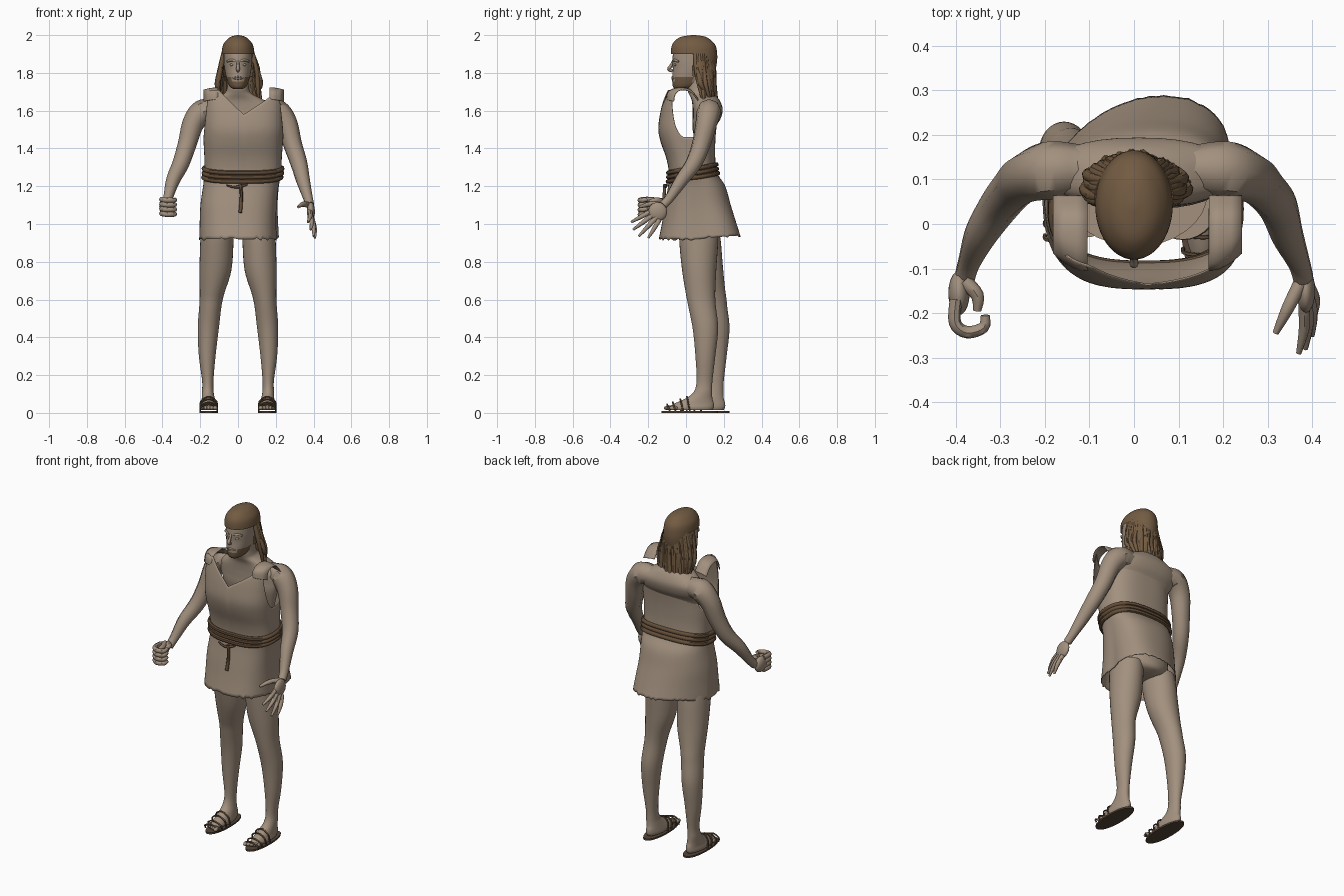
import bpy, bmesh, math, random
from mathutils import Matrix, Vector

random.seed(4)
cube = bpy.data.objects.get("Cube")
if cube:
    bpy.data.objects.remove(cube, do_unlink=True)


def material(name, colour):
    mat = bpy.data.materials.new(name)
    mat.use_nodes = True
    mat.diffuse_color = (*colour, 1)
    for node in mat.node_tree.nodes:
        if node.type == 'BSDF_PRINCIPLED':
            node.inputs["Base Color"].default_value = (*colour, 1)
            node.inputs["Roughness"].default_value = .8
    return mat


TAN = material("tan skin and cloth", (.36, .28, .21))
HAIR = material("brown hair", (.17, .105, .055))
ROPE = material("dark brown rope", (.125, .075, .04))
SOLE = material("dark leather", (.09, .06, .04))
parts = []


def smooth(rows, steps=6):
    """Catmull-Rom interpolation through rows of numbers."""
    result = []
    for i in range(len(rows) - 1):
        a, b = rows[max(i - 1, 0)], rows[i]
        c, d = rows[i + 1], rows[min(i + 2, len(rows) - 1)]
        for s in range(steps):
            t = s / steps
            result.append(tuple(
                q + t * (r - p) / 2 + t * t * (p - 2.5 * q + 2 * r - u / 2)
                + t ** 3 * (1.5 * (q - r) + (u - p) / 2)
                for p, q, r, u in zip(a, b, c, d)))
    return result + [tuple(rows[-1])]


def finish(name, bm, *mats):
    bmesh.ops.recalc_face_normals(bm, faces=bm.faces)
    mesh = bpy.data.meshes.new(name)
    bm.to_mesh(mesh)
    bm.free()
    for mat in mats:
        mesh.materials.append(mat)
    ob = bpy.data.objects.new(name, mesh)
    bpy.context.collection.objects.link(ob)
    parts.append(ob)
    return ob


def outline(row, angle, power):
    """Point on a level section: z, centre x, half width, front y, back y."""
    z, cx, rx, front, back = row[:5]
    c, s = math.cos(angle), math.sin(angle)
    px = math.copysign(abs(c) ** (2 / power), c)
    py = math.copysign(abs(s) ** (2 / power), s)
    return Vector((cx + rx * px, (front + back) / 2 + (back - front) / 2 * py, z))


def loft(name, rows, mats=(TAN,), side=1, lean=lambda z: 0, power=2, n=32):
    bm = bmesh.new()
    rings = []
    for row in rows:
        pts = [outline(row, math.tau * i / n, power) for i in range(n)]
        rings.append([bm.verts.new((side * p.x, p.y + lean(p.z), p.z)) for p in pts])
    for low, high in zip(rings, rings[1:]):
        for i in range(n):
            j = (i + 1) % n
            bm.faces.new((low[i], low[j], high[j], high[i]))
    bm.faces.new(rings[0])
    bm.faces.new(rings[-1])
    return finish(name, bm, *mats)


def tubes(name, paths, mat, closed=False, steps=4):
    """Round tubes along paths of x, y, z, radius."""
    data = bpy.data.curves.new(name, 'CURVE')
    data.dimensions = '3D'
    data.bevel_depth, data.bevel_resolution, data.use_fill_caps = 1, 2, True
    for path in paths:
        pts = path if closed else smooth(path, steps)
        spline = data.splines.new('POLY')
        spline.points.add(len(pts) - 1)
        spline.use_cyclic_u = closed
        for point, (x, y, z, r) in zip(spline.points, pts):
            point.co, point.radius = (x, y, z, 1), r
    data.materials.append(mat)
    ob = bpy.data.objects.new(name, data)
    bpy.context.collection.objects.link(ob)
    bpy.ops.object.select_all(action='DESELECT')
    ob.select_set(True)
    bpy.context.view_layer.objects.active = ob
    bpy.ops.object.convert(target='MESH')
    parts.append(bpy.context.view_layer.objects.active)


def balls(name, items, mat):
    bm = bmesh.new()
    for centre, size in items:
        bmesh.ops.create_uvsphere(bm, u_segments=20, v_segments=14, radius=1,
                                  matrix=Matrix.Translation(centre) @ Matrix.Diagonal((*size, 1)))
    finish(name, bm, mat)


# Tunic: an open shell; each row adds a rear shift and the squareness of front and back
tunic_rows = smooth([
    (.9, 0, .206, -.148, .3, .07, 2.7, 2.1), (1, 0, .203, -.128, .268, .06, 2.7, 2.2),
    (1.1, .003, .202, -.112, .237, .04, 2.7, 2.3), (1.2, .015, .2, -.095, .208, .02, 2.7, 2.4),
    (1.27, .026, .203, -.09, .165, 0, 2.7, 2.6), (1.35, .027, .205, -.105, .155, 0, 2.7, 2.6),
    (1.43, .028, .21, -.133, .155, 0, 2.7, 2.7), (1.5, .03, .213, -.147, .16, 0, 2.8, 2.7),
    (1.58, .03, .213, -.138, .17, 0, 3, 2.7), (1.65, .03, .213, -.122, .18, 0, 3.3, 2.7),
    (1.72, .03, .213, -.1, .18, 0, 3.5, 2.7)])


def tunic_point(z, angle, grow=0):
    for low, high in zip(tunic_rows, tunic_rows[1:]):
        if z <= high[0]:
            break
    t = (z - low[0]) / (high[0] - low[0])
    row = [a + t * (b - a) for a, b in zip(low, high)]
    row[2], row[3], row[4] = row[2] + grow, row[3] - grow, row[4] + grow
    point = outline(row, angle, row[7] if math.sin(angle) > 0 else row[6])
    point.x += row[5] * max(math.sin(angle), 0)
    return point


def tunic_top(p):
    """Height where the cloth ends: armhole, neckline or torn back."""
    if p.y > .1:
        return 1.46 + .1 * min((p.y - .1) / .04, 1) + random.uniform(-.008, .008)
    arm = 1.46 + .25 * min(max(-.01 - p.y, 0) / .09, 1) ** 2
    across = p.x - .03
    neck = 1.58 + (across * .72 if across > 0 else -across * 1.1)
    return min(arm, neck, 1.71)


bm = bmesh.new()
columns = []
for i in range(96):
    angle = math.tau * i / 96
    probe = tunic_point(1.55, angle)
    top = tunic_top(probe)
    hem = .92 + max(probe.y, 0) * .12 + random.choice((0, 0, 0, 0, -.007, .007))
    columns.append([bm.verts.new(tunic_point(hem + (top - hem) * k / 40, angle)) for k in range(41)])
for left, right in zip(columns, columns[1:] + columns[:1]):
    for k in range(40):
        bm.faces.new((left[k], right[k], right[k + 1], left[k + 1]))
tunic = finish("tunic", bm, TAN)
shell = tunic.modifiers.new("cloth thickness", 'SOLIDIFY')
shell.thickness, shell.offset = .004, -1

# Shoulder straps of the tunic, turned back at the outer edge
for name, inner, outer in (("right_shoulder_strap", -.105, -.182), ("left_shoulder_strap", .168, .243)):
    bm = bmesh.new()
    arch = smooth([(-.106, 1.66), (-.096, 1.7), (-.05, 1.722), (.02, 1.715), (.065, 1.665)])
    pairs = []
    for y, z in arch:
        turn = .04 * min(max(-y, 0) / .1, 1)
        row = []
        for k in range(4):
            t = k / 3
            row.append(bm.verts.new((inner + (outer - inner) * t, y + turn * t * t, z - .012 * t * t)))
        pairs.append(row)
    for a, b in zip(pairs, pairs[1:]):
        for k in range(3):
            bm.faces.new((a[k], a[k + 1], b[k + 1], b[k]))
    strap = finish(name, bm, TAN)
    strap.modifiers.new("cloth thickness", 'SOLIDIFY').thickness = .004

# Rope belt, knot and hanging tail
belt = []
for level in (1.247, 1.27, 1.293):
    loop = []
    for i in range(64):
        a = math.tau * i / 64
        p = tunic_point(level + .022 * math.sin(a), a, .004)
        loop.append((*p, .012))
    belt.append(loop)
tubes("rope_belt", belt, ROPE, closed=True)
tubes("belt_tail", [
    [(-.06, -.1, 1.205, .004), (-.02, -.108, 1.195, .006), (.015, -.11, 1.2, .009), (.05, -.1, 1.21, .004)],
    [(.012, -.112, 1.21, .009), (.018, -.116, 1.15, .009), (.012, -.125, 1.06, .01)]], ROPE)

# Neck, shoulders, upper back and hips
loft("upper_body", smooth([
    (1.4, .02, .15, .06, .14), (1.5, .02, .175, .035, .153), (1.56, .015, .2, .035, .184),
    (1.61, .01, .2, .035, .194), (1.655, .005, .135, .03, .178), (1.69, 0, .075, .015, .15),
    (1.72, 0, .058, .005, .13), (1.78, 0, .054, 0, .125)]), power=2.3)
loft("hips", smooth([
    (.925, 0, .04, .05, .15), (.94, .005, .1, 0, .19), (.98, .005, .15, -.04, .2), (1.05, .005, .16, -.05, .19)]))

# Arms; the left one hangs a little wider
arm = [(.06, .118, 1.605, .045), (.13, .122, 1.6, .058), (.19, .12, 1.592, .065), (.238, .107, 1.53, .058),
       (.27, .08, 1.42, .05), (.303, .04, 1.32, .045), (.345, -.025, 1.23, .037), (.37, -.085, 1.14, .026),
       (.38, -.12, 1.1, .024)]
for name, side, wider in (("left_arm", 1, .02), ("right_arm", -1, 0)):
    tubes(name, [[(side * x + wider * (z > 1.3), y, z, r) for x, y, z, r in arm]], TAN, steps=6)

# Open left hand
balls("left_palm", [((.386, -.15, 1.065), (.021, .05, .05))], TAN)
tips = [(.37, -.29, 1.01), (.385, -.28, .97), (.4, -.25, .935), (.407, -.2, .925)]
fingers = []
for i, (x, y, z) in enumerate(tips):
    root = (.382 + .004 * i, -.18 + .013 * i, 1.07 - .016 * i)
    middle = [(a + b) / 2 for a, b in zip(root, (x, y, z))]
    fingers.append([(*root, .013), (middle[0] + .006, *middle[1:], .012), (x, y, z, .006)])
fingers.append([(.375, -.13, 1.1, .016), (.345, -.19, 1.105, .014), (.318, -.245, 1.09, .007)])
tubes("left_fingers", fingers, TAN)

# Right fist
balls("right_palm", [((-.393, -.155, 1.095), (.024, .05, .046))], TAN)
curled = [[(-.4, -.17, z, .014), (-.402, -.222, z, .014), (-.375, -.243, z - .004, .014),
           (-.338, -.232, z - .004, .013), (-.334, -.205, z, .01)] for z in (1.055, 1.08, 1.105, 1.13)]
curled.append([(-.38, -.13, 1.12, .017), (-.352, -.16, 1.125, .015), (-.352, -.195, 1.12, .009)])
tubes("right_fingers", curled, TAN)

# Legs with feet, toes and sandals; the right foot stands further back
leg = smooth([
    (.016, .155, .04, -.085, .14), (.03, .155, .043, -.09, .147), (.05, .155, .039, -.06, .147),
    (.075, .157, .035, -.005, .14), (.11, .16, .031, .04, .138), (.17, .16, .03, .056, .14),
    (.3, .163, .044, .05, .155), (.45, .157, .056, .035, .17), (.6, .142, .061, .005, .155),
    (.75, .12, .084, -.02, .16), (.9, .112, .088, -.035, .17), (.97, .11, .085, -.035, .17)])
sole = [(0, .155, .05, -.13, .17), (.01, .155, .05, -.13, .17)]
for word, side, step in (("left", 1, 0), ("right", -1, .06)):
    def lean(z):
        return step * min(1, (1 - z) / .4)
    loft(word + "_leg", leg, side=side, lean=lean)
    loft(word + "_sole", sole, (SOLE,), side, lean, power=2.2)
    balls(word + "_toes", [((side * (.121 + .017 * i), step - .095 + .007 * i, .026),
                            (.012 - .001 * i, .022, .012)) for i in range(5)], TAN)
    bands = []
    for y, top in ((-.085, .045), (-.055, .056), (-.015, .073), (.02, .086)):
        bands.append([(side * (.155 + w), y + step - back, z, .0045) for w, back, z in (
            (-.045, 0, .01), (-.041, .01, top * .7), (0, .015, top), (.041, .01, top * .7), (.045, 0, .01))])
    tubes(word + "_sandal_straps", bands, ROPE)

# Head with a short beard
head = loft("head", smooth([
    (1.715, 0, .026, -.058, .01), (1.73, 0, .046, -.07, .07), (1.77, 0, .061, -.073, .11),
    (1.82, 0, .071, -.07, .14), (1.87, 0, .075, -.072, .15), (1.92, 0, .073, -.062, .145),
    (1.965, 0, .045, -.02, .1)]), (TAN, HAIR), power=2.1)
for face in head.data.polygons:
    c = face.center
    if c.y < .035 and c.z < (1.775 if abs(c.x) > .035 else 1.755):
        face.material_index = 1
tubes("nose", [[(0, -.068, 1.865, .006), (0, -.08, 1.838, .008), (0, -.09, 1.82, .01), (0, -.072, 1.81, .008)]], TAN)
tubes("brows_and_lips", [
    [(s * .012, -.067, 1.862, .006), (s * .035, -.06, 1.868, .007), (s * .058, -.04, 1.86, .005)] for s in (-1, 1)]
    + [[(-.026, -.063, 1.772, .004), (0, -.073, z, .005), (.026, -.063, 1.772, .004)] for z in (1.768, 1.778)], TAN)
balls("eyes", [((s * .031, -.056, 1.843), (.013, .009, .007)) for s in (-1, 1)], TAN)

# Hair cap, cut away over the face
cap = loft("hair_cap", smooth([
    (1.78, 0, .078, -.05, .148), (1.85, 0, .086, -.073, .163), (1.9, 0, .087, -.08, .165),
    (1.945, 0, .08, -.075, .156), (1.975, 0, .06, -.053, .13), (1.992, 0, .036, -.022, .1),
    (2, 0, .006, .03, .05)]), (HAIR,), n=48)
bm = bmesh.new()
bm.from_mesh(cap.data)
bmesh.ops.delete(bm, geom=[v for v in bm.verts if v.co.z < 1.898 and v.co.y < .03], context='VERTS')
bm.to_mesh(cap.data)
bm.free()

# Hanging locks
locks = []
for i in range(30):
    a = math.pi * i / 29
    c, s = math.cos(a), math.sin(a)
    end = 1.68 - .08 * s + random.uniform(-.045, .045)
    sway, out = random.uniform(-.012, .012), random.uniform(-.012, .008)
    locks.append([(.078 * c, .05 + .09 * s, 1.9, .012), ((.1 + out) * c, .055 + .092 * s, 1.82, .013),
                  ((.11 + out) * c + sway, .07 + .08 * s, 1.74, .013),
                  ((.112 + out) * c - sway, .085 + .075 * s + sway, end, .006)])
tubes("hair_locks", locks, HAIR)

# Smooth shading
bpy.ops.object.select_all(action='DESELECT')
for ob in parts:
    ob.select_set(True)
bpy.context.view_layer.objects.active = parts[0]
bpy.ops.object.shade_smooth_by_angle(angle=math.radians(45))
